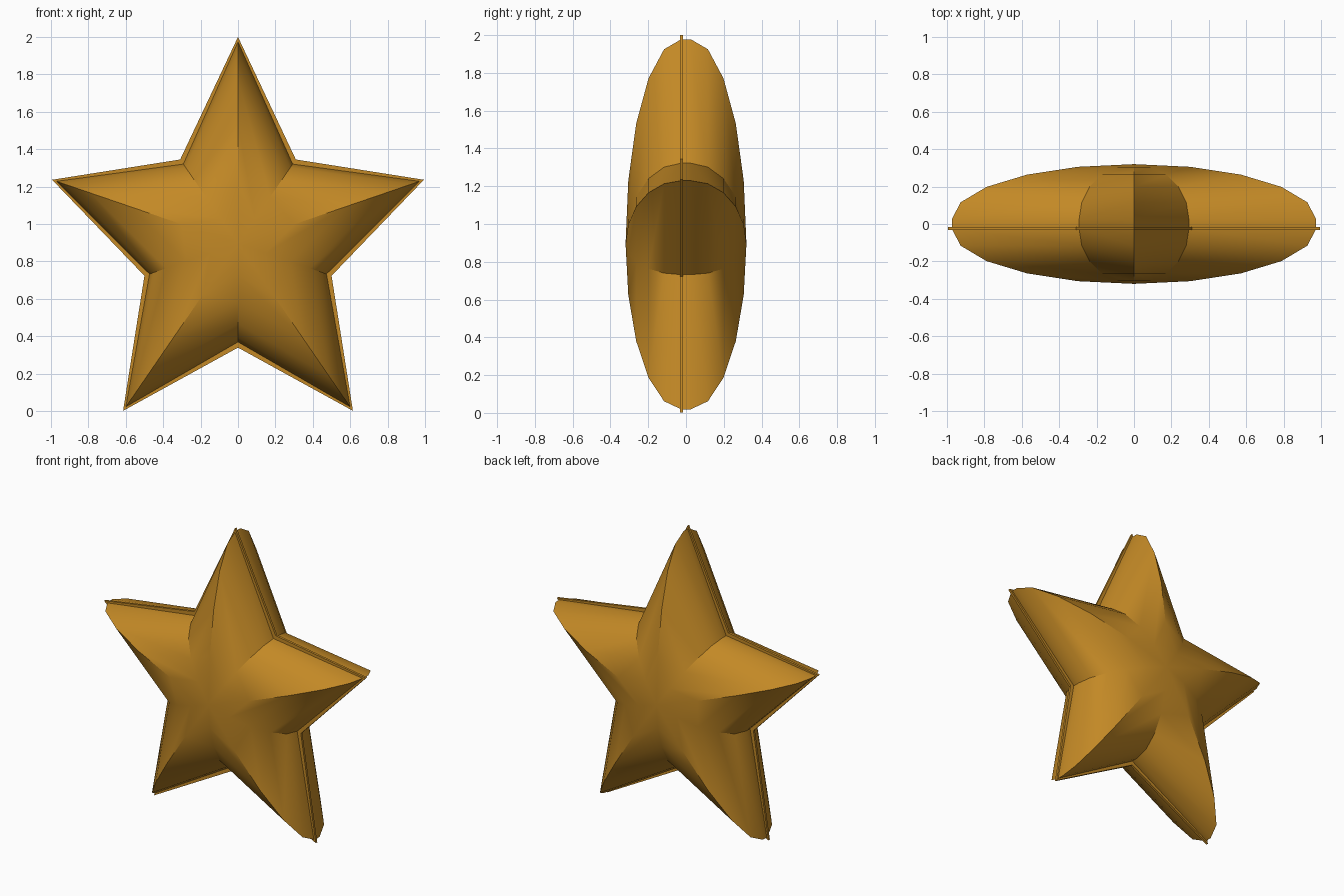
import bpy, bmesh
from math import sin, cos, pi, radians

if "Cube" in bpy.data.objects:
    bpy.data.objects.remove(bpy.data.objects["Cube"], do_unlink=True)

CENTRE_Z = 0.895
X_SQUASH = 0.946
STEPS = 5          # rings from rim to apex on each side
HALF_WALL = 0.025  # half width of the straight band at the rim
DOME = 0.295       # height of each dome above the band

gold = bpy.data.materials.new("warm gold")
gold.use_nodes = True
colour = (0.546, 0.25, 0.019, 1)
gold.diffuse_color = colour
gold.node_tree.nodes["Principled BSDF"].inputs["Base Color"].default_value = colour


def star_ring(bm, tip, notch, y):
    """Ten vertices of a five-pointed star in the xz plane."""
    ring = []
    for i in range(10):
        r = notch if i % 2 else tip
        a = i * pi / 5
        ring.append(bm.verts.new((X_SQUASH * r * sin(a), y, CENTRE_Z + r * cos(a))))
    return ring


def bridge(bm, a, b):
    for i in range(10):
        j = (i + 1) % 10
        bm.faces.new((a[i], a[j], b[j], b[i]))


def finish(bm, name):
    bmesh.ops.recalc_face_normals(bm, faces=bm.faces)
    mesh = bpy.data.meshes.new(name)
    bm.to_mesh(mesh)
    bm.free()
    mesh.materials.append(gold)
    obj = bpy.data.objects.new(name, mesh)
    bpy.context.collection.objects.link(obj)
    bpy.ops.object.select_all(action="DESELECT")
    obj.select_set(True)
    bpy.context.view_layer.objects.active = obj
    bpy.ops.object.shade_smooth_by_angle(angle=radians(30))
    return obj


# Puffed star body: star rings shrinking along an elliptical profile
bm = bmesh.new()
rims = []
for side in (-1, 1):
    previous = None
    for k in range(STEPS):
        a = k * pi / 2 / STEPS
        y = side * (HALF_WALL + DOME * sin(a))
        ring = star_ring(bm, 1.083 * cos(a), 0.528 * cos(a), y)
        if previous:
            bridge(bm, previous, ring)
        else:
            rims.append(ring)
        previous = ring
    apex = bm.verts.new((0, side * (HALF_WALL + DOME), CENTRE_Z))
    for i in range(10):
        bm.faces.new((previous[i], previous[(i + 1) % 10], apex))
bridge(bm, *rims)
finish(bm, "star_body")

# Thin flat star plate that stands out around the body as a flange
bm = bmesh.new()
front = star_ring(bm, 1.105, 0.556, -0.033)
back = star_ring(bm, 1.105, 0.556, -0.017)
bridge(bm, front, back)
bm.faces.new(front)
bm.faces.new(back)
finish(bm, "star_flange")
